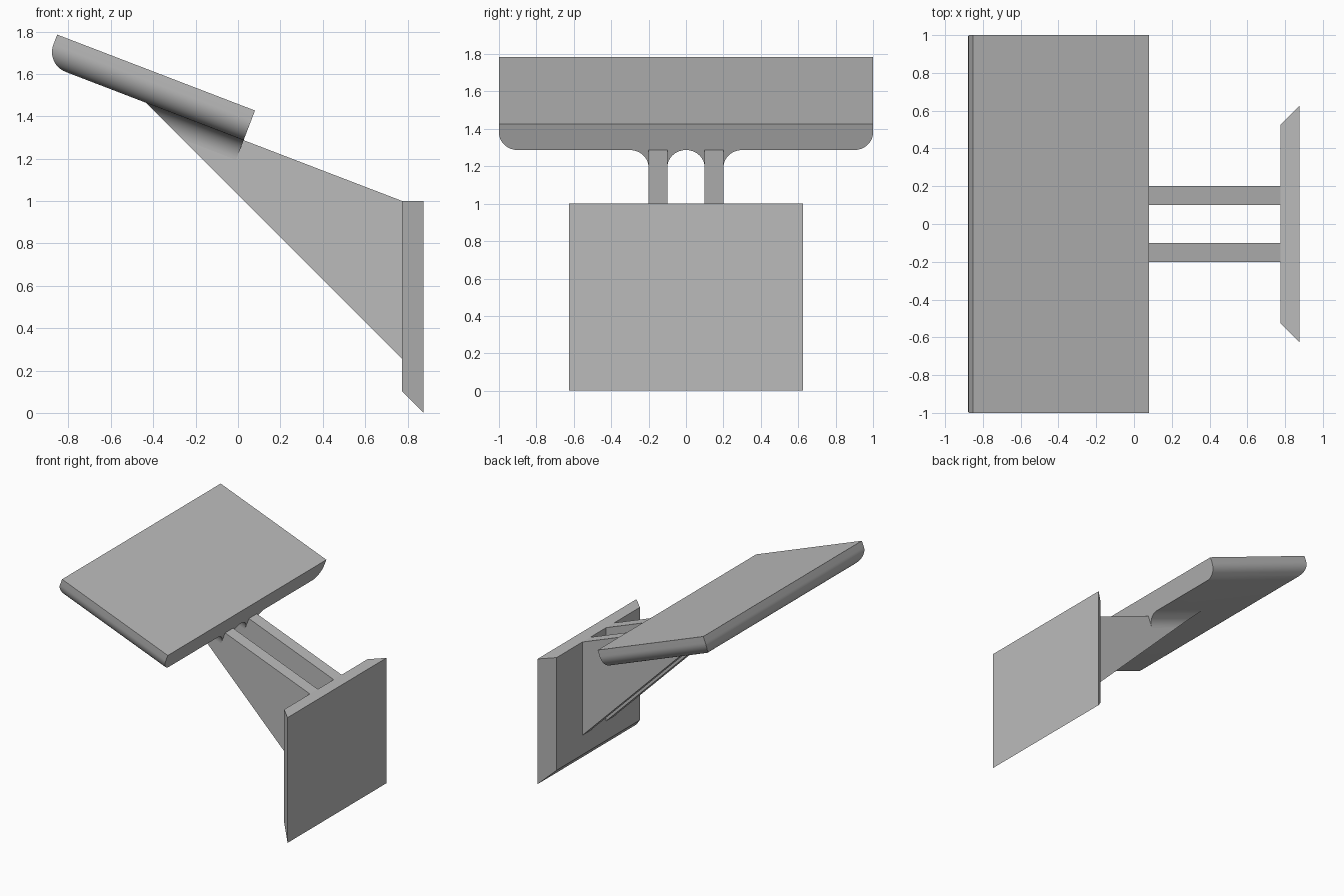
import bpy, bmesh, math
from mathutils import Vector

cube = bpy.data.objects.get("Cube")
if cube:
    bpy.data.objects.remove(cube, do_unlink=True)

grey = bpy.data.materials.new("plain grey")
grey.use_nodes = True
colour = (0.5, 0.5, 0.5, 1)
grey.diffuse_color = colour
grey.node_tree.nodes["Principled BSDF"].inputs["Base Color"].default_value = colour

TILT = math.radians(21)
EDGE = Vector((0.0265, 0, 1.287))      # lower front edge of the tilted panel
ALONG = Vector((math.cos(TILT), 0, -math.sin(TILT)))
DOWN = Vector((-math.sin(TILT), 0, -math.cos(TILT)))
RADIUS = 0.1
INNER_X, OUTER_X = 0.775, 0.875
LEG_LOW = Vector((INNER_X, 0, 0.255))


def tilted(u, y, d):
    """Point u along the panel, y across it and d below its underside."""
    return EDGE + ALONG * u + DOWN * d + Vector((0, y, 0))


def loft(bm, first, second):
    """Closed solid between two matching outlines."""
    a = [bm.verts.new(p) for p in first]
    b = [bm.verts.new(p) for p in second]
    bm.faces.new(a)
    bm.faces.new(b[::-1])
    for i in range(len(a)):
        j = (i + 1) % len(a)
        bm.faces.new((a[j], a[i], b[i], b[j]))


def finish(bm, name, smooth=False):
    bmesh.ops.recalc_face_normals(bm, faces=bm.faces)
    mesh = bpy.data.meshes.new(name)
    bm.to_mesh(mesh)
    bm.free()
    mesh.materials.append(grey)
    obj = bpy.data.objects.new(name, mesh)
    bpy.context.collection.objects.link(obj)
    if smooth:
        bpy.ops.object.select_all(action='DESELECT')
        obj.select_set(True)
        bpy.context.view_layer.objects.active = obj
        bpy.ops.object.shade_smooth_by_angle(angle=math.radians(30))


# Tilted panel, rounded under three sides
bm = bmesh.new()
corners = [(-1, -1), (0, -1), (0, 1), (-1, 1)]
loft(bm, [tilted(u, y, 0) for u, y in corners],
     [tilted(u, y, -0.15) for u, y in corners])
under = [e for e in bm.edges
         if all(abs((v.co - EDGE).dot(DOWN)) < 0.01 for v in e.verts)
         and any((v.co - EDGE).dot(ALONG) < -0.9 for v in e.verts)]
bmesh.ops.bevel(bm, geom=under, offset=RADIUS, offset_type='OFFSET',
                segments=12, profile=0.5, affect='EDGES')
finish(bm, "tilted_panel", True)

# Wall plate with sloping sides and bottom
bm = bmesh.new()
loft(bm, [(INNER_X, y, z) for y, z in ((-0.525, 0.1), (0.525, 0.1), (0.525, 1), (-0.525, 1))],
     [(OUTER_X, y, z) for y, z in ((-0.625, 0), (0.625, 0), (0.625, 1), (-0.625, 1))])
finish(bm, "wall_plate")

# Lower leg edge rises at 45 degrees until it meets the panel underside
slope = math.tan(TILT)
tip_x = (LEG_LOW.x + LEG_LOW.z - EDGE.z - EDGE.x * slope) / (1 - slope)
tip_z = LEG_LOW.x + LEG_LOW.z - tip_x
side_outline = [(tip_x, tip_z), (INNER_X, 1), (INNER_X, LEG_LOW.z)]

for side, label in ((-1, "right"), (1, "left")):
    # Triangular leg
    bm = bmesh.new()
    loft(bm, [(x, side * 0.1, z) for x, z in side_outline],
         [(x, side * 0.2, z) for x, z in side_outline])
    finish(bm, label + "_leg")

    # Curved fillets joining both faces of the leg to the panel
    bm = bmesh.new()
    for face_y, out in ((0.1, -1), (0.2, 1)):
        section = [(face_y, 0)]
        for i in range(13):
            a = math.pi / 2 * i / 12
            section.append((face_y + out * RADIUS * (1 - math.cos(a)),
                            RADIUS * (1 - math.sin(a))))
        loft(bm, [tilted(-0.6, side * y, d) for y, d in section],
             [tilted(0, side * y, d) for y, d in section])
    bmesh.ops.bisect_plane(bm, geom=bm.verts[:] + bm.edges[:] + bm.faces[:],
                           plane_co=LEG_LOW, plane_no=(1, 0, 1), clear_inner=True)
    bmesh.ops.holes_fill(bm, edges=[e for e in bm.edges if e.is_boundary], sides=0)
    finish(bm, label + "_leg_fillets", True)
